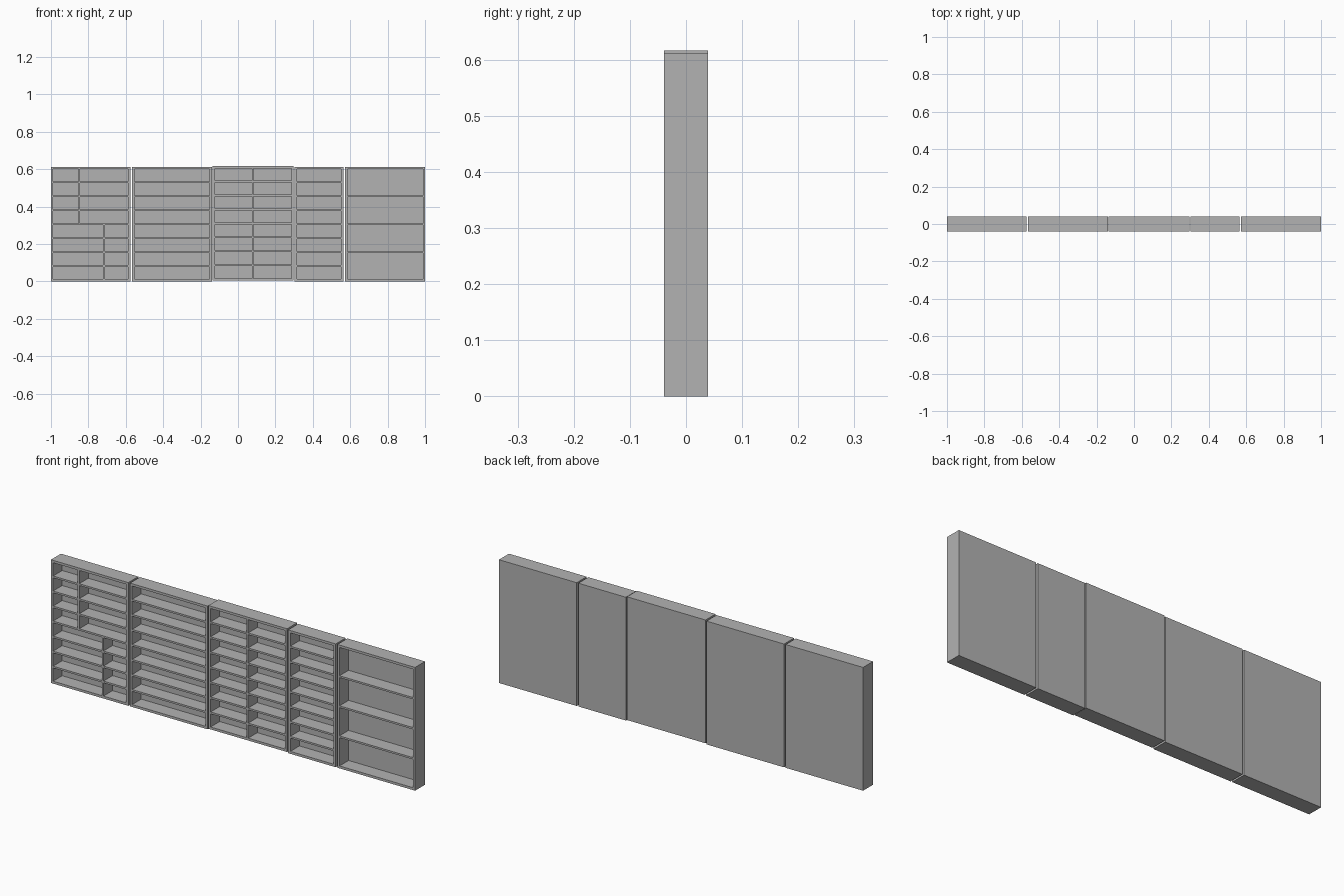
import bpy, bmesh
from mathutils import Matrix, Vector

if "Cube" in bpy.data.objects:
    bpy.data.objects.remove(bpy.data.objects["Cube"])

grey = bpy.data.materials.new("plain grey")
grey.diffuse_color = (0.45, 0.45, 0.45, 1)
grey.use_nodes = True
grey.node_tree.nodes["Principled BSDF"].inputs["Base Color"].default_value = grey.diffuse_color

Y0, Y1 = -0.039, 0.039      # front and rear faces
BACK = 0.007                # back panel thickness
WALL = 0.012                # outer frame boards
T = 0.009                   # shelves and dividers
H = 0.612                   # cabinet height


def make(name, boxes):
    """One object made of axis-aligned boards (x0, x1, y0, y1, z0, z1)."""
    bm = bmesh.new()
    for x0, x1, y0, y1, z0, z1 in boxes:
        m = Matrix.Translation(((x0 + x1) / 2, (y0 + y1) / 2, (z0 + z1) / 2))
        m = m @ Matrix.Diagonal(Vector((x1 - x0, y1 - y0, z1 - z0, 1)))
        bmesh.ops.create_cube(bm, size=1, matrix=m)
    me = bpy.data.meshes.new(name)
    bm.to_mesh(me)
    bm.free()
    me.materials.append(grey)
    bpy.context.collection.objects.link(bpy.data.objects.new(name, me))


def cabinet(name, x0, x1, rows, dividers=(), z=0.0):
    """dividers: (x centre, first row, row after last), rows from the bottom."""
    top, yb = z + H, Y1 - BACK
    a, b = x0 + WALL, x1 - WALL
    # outer frame
    make(name + "_frame", [
        (x0, a, Y0, Y1, z, top), (b, x1, Y0, Y1, z, top),
        (a, b, Y0, Y1, z, z + WALL), (a, b, Y0, Y1, top - WALL, top)])
    # back panel
    make(name + "_back", [(a, b, yb, Y1, z + WALL, top - WALL)])
    # shelves
    pitch = (H - 2 * WALL + T) / rows
    make(name + "_shelves", [
        (a, b, Y0, yb, z + WALL + i * pitch - T, z + WALL + i * pitch)
        for i in range(1, rows)])
    # upright dividers, one piece per row
    if dividers:
        make(name + "_dividers", [
            (x - T / 2, x + T / 2, Y0, yb,
             z + WALL + i * pitch, z + WALL + (i + 1) * pitch - T)
            for x, r0, r1 in dividers for i in range(r0, r1)])


cabinet("staggered_cabinet", -1.0, -0.575, 8, [(-0.716, 0, 4), (-0.849, 4, 8)])
cabinet("wide_cabinet", -0.566, -0.14, 8)
cabinet("split_cabinet", -0.135, 0.297, 8, [(0.079, 0, 8)], z=0.004)
cabinet("narrow_cabinet", 0.303, 0.564, 8)
cabinet("tall_shelf_cabinet", 0.573, 1.0, 4)
